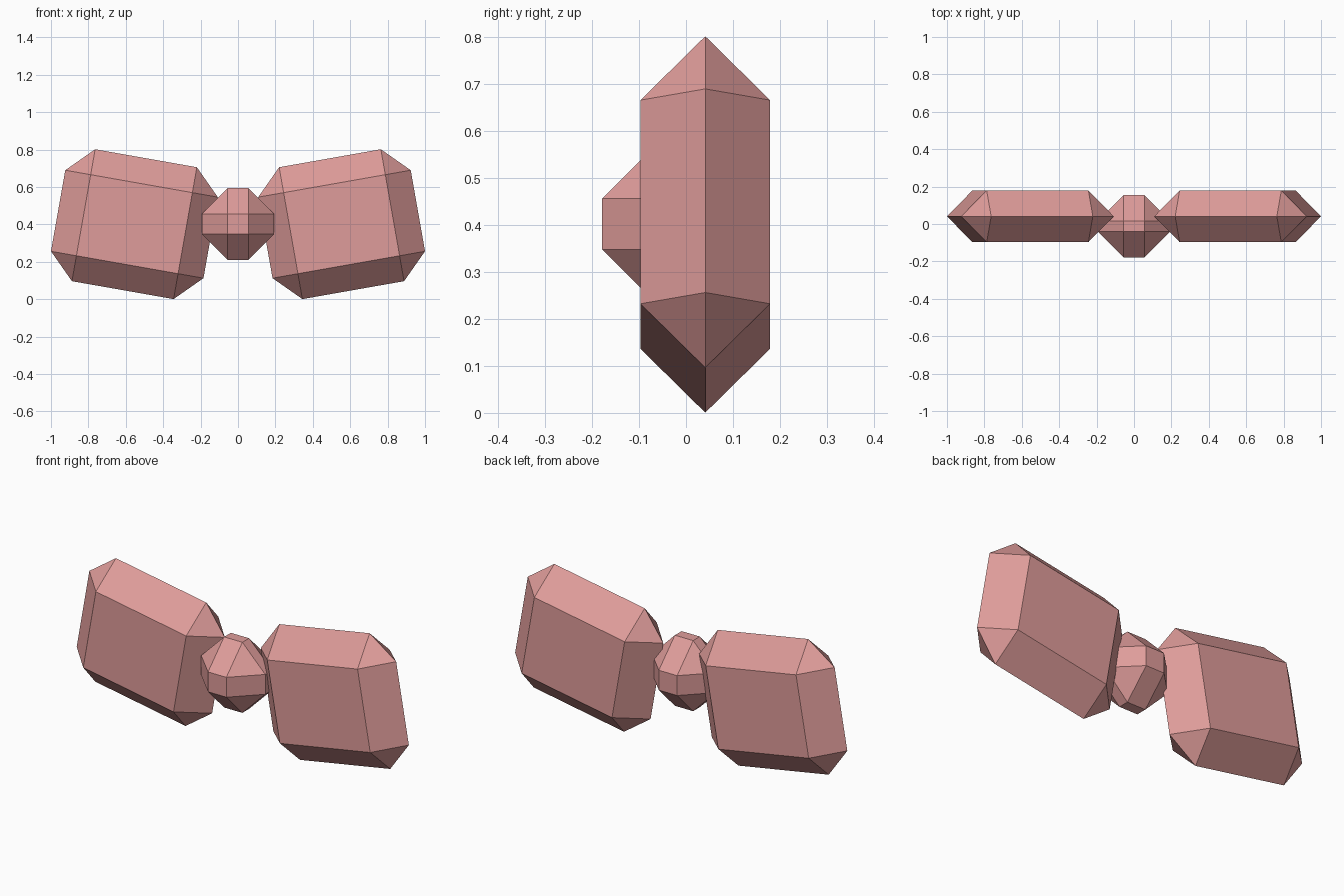
import bpy, bmesh, math
from mathutils import Matrix, Vector

if "Cube" in bpy.data.objects:
    bpy.data.objects.remove(bpy.data.objects["Cube"])

pink = bpy.data.materials.new("dusty_pink")
pink.diffuse_color = (0.74, 0.335, 0.325, 1.0)
pink.use_nodes = True
pink.node_tree.nodes["Principled BSDF"].inputs["Base Color"].default_value = pink.diffuse_color


def chamfered_block(name, half, d, centre, tilt=0.0):
    """Box with every edge cut back by d; a flat side of zero width becomes a ridge."""
    bm = bmesh.new()
    inner = [h - d for h in half]
    for sx in (-1, 1):
        for sy in (-1, 1):
            for sz in (-1, 1):
                s = (sx, sy, sz)
                for axis in range(3):  # one point on each neighbouring side
                    bm.verts.new([s[i] * (half[i] if i == axis else inner[i]) for i in range(3)])
    bmesh.ops.remove_doubles(bm, verts=bm.verts[:], dist=1e-4)
    res = bmesh.ops.convex_hull(bm, input=bm.verts[:])
    bmesh.ops.dissolve_limit(bm, angle_limit=math.radians(1), verts=bm.verts[:], edges=bm.edges[:])
    bm.transform(Matrix.Translation(Vector(centre)) @ Matrix.Rotation(tilt, 4, 'Y'))
    bmesh.ops.recalc_face_normals(bm, faces=bm.faces[:])
    me = bpy.data.meshes.new(name)
    bm.to_mesh(me)
    bm.free()
    me.materials.append(pink)
    ob = bpy.data.objects.new(name, me)
    bpy.context.collection.objects.link(ob)
    return ob


CUT = 0.138

# Two tilted bow wings, outer ends raised
for side, label in ((1, "right"), (-1, "left")):
    chamfered_block("bow_wing_" + label, (0.414, CUT, 0.358), CUT,
                    (side * 0.554, 0.041, 0.401), tilt=-side * math.radians(10))

# Centre knot
chamfered_block("bow_knot", (0.193, 0.167, 0.192), CUT, (0, -0.012, 0.402))
